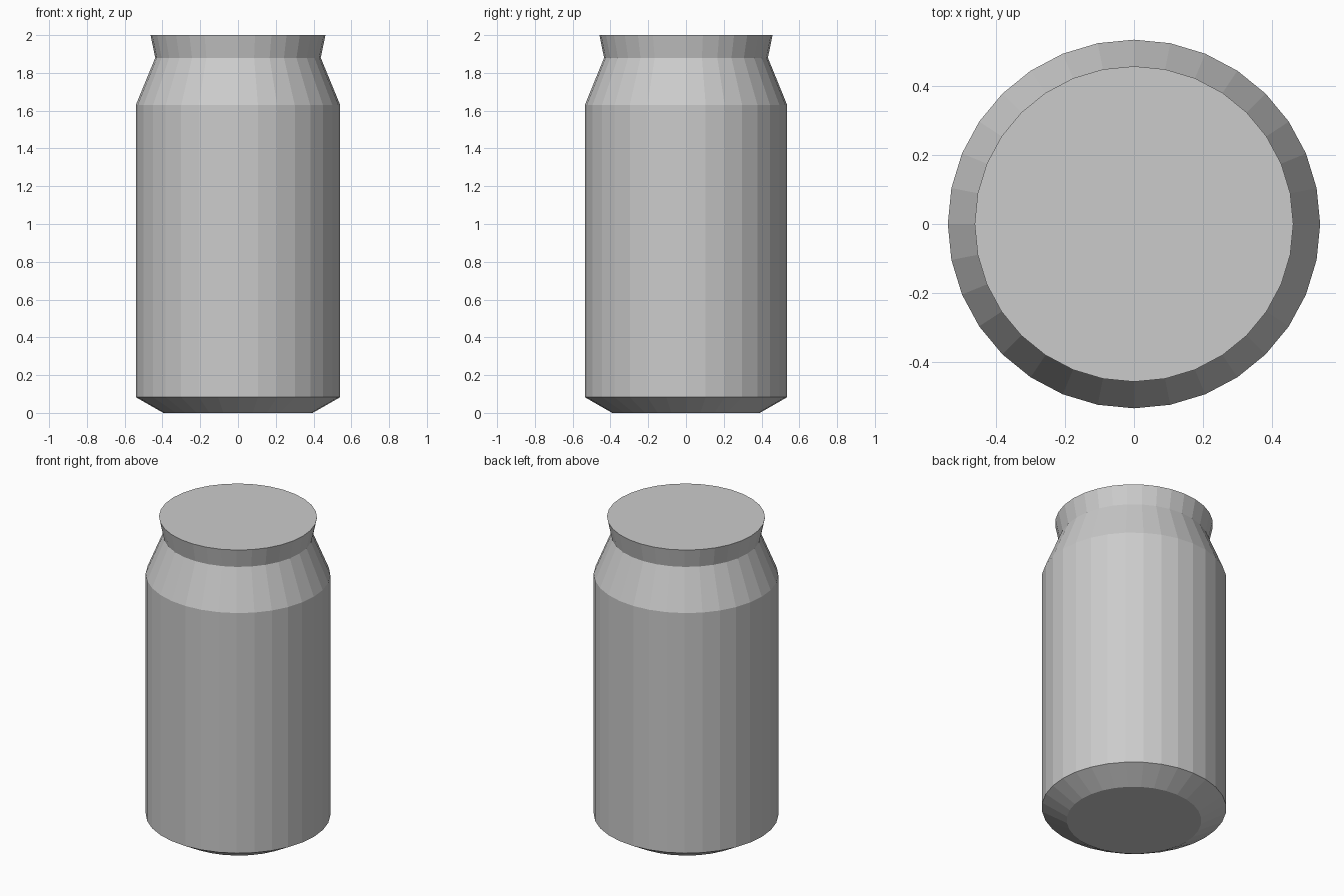
import bpy, bmesh
from math import cos, sin, tau

cube = bpy.data.objects.get("Cube")
if cube:
    bpy.data.objects.remove(cube, do_unlink=True)

SIDES = 32
DEPTH = 0.99  # slightly narrower front to back

# Plain grey metal
metal = bpy.data.materials.new("grey_metal")
metal.use_nodes = True
grey = (0.6, 0.6, 0.6, 1)
metal.diffuse_color = grey
metal.node_tree.nodes["Principled BSDF"].inputs["Base Color"].default_value = grey

# Can outline as (radius, height): base, bevel, shoulder, neck, rim
profile = [(0.395, 0), (0.541, 0.083), (0.541, 1.63), (0.438, 1.88), (0.463, 2)]

# Faceted body joined ring by ring, closed by flat end caps
bm = bmesh.new()
rings = [[bm.verts.new((r * cos(tau * i / SIDES), DEPTH * r * sin(tau * i / SIDES), z))
          for i in range(SIDES)] for r, z in profile]
for low, high in zip(rings, rings[1:]):
    for i in range(SIDES):
        j = (i + 1) % SIDES
        bm.faces.new((low[i], low[j], high[j], high[i]))
bm.faces.new(rings[0][::-1])
bm.faces.new(rings[-1])

mesh = bpy.data.meshes.new("can_body")
bm.to_mesh(mesh)
bm.free()
mesh.materials.append(metal)
can = bpy.data.objects.new("can_body", mesh)
bpy.context.collection.objects.link(can)
